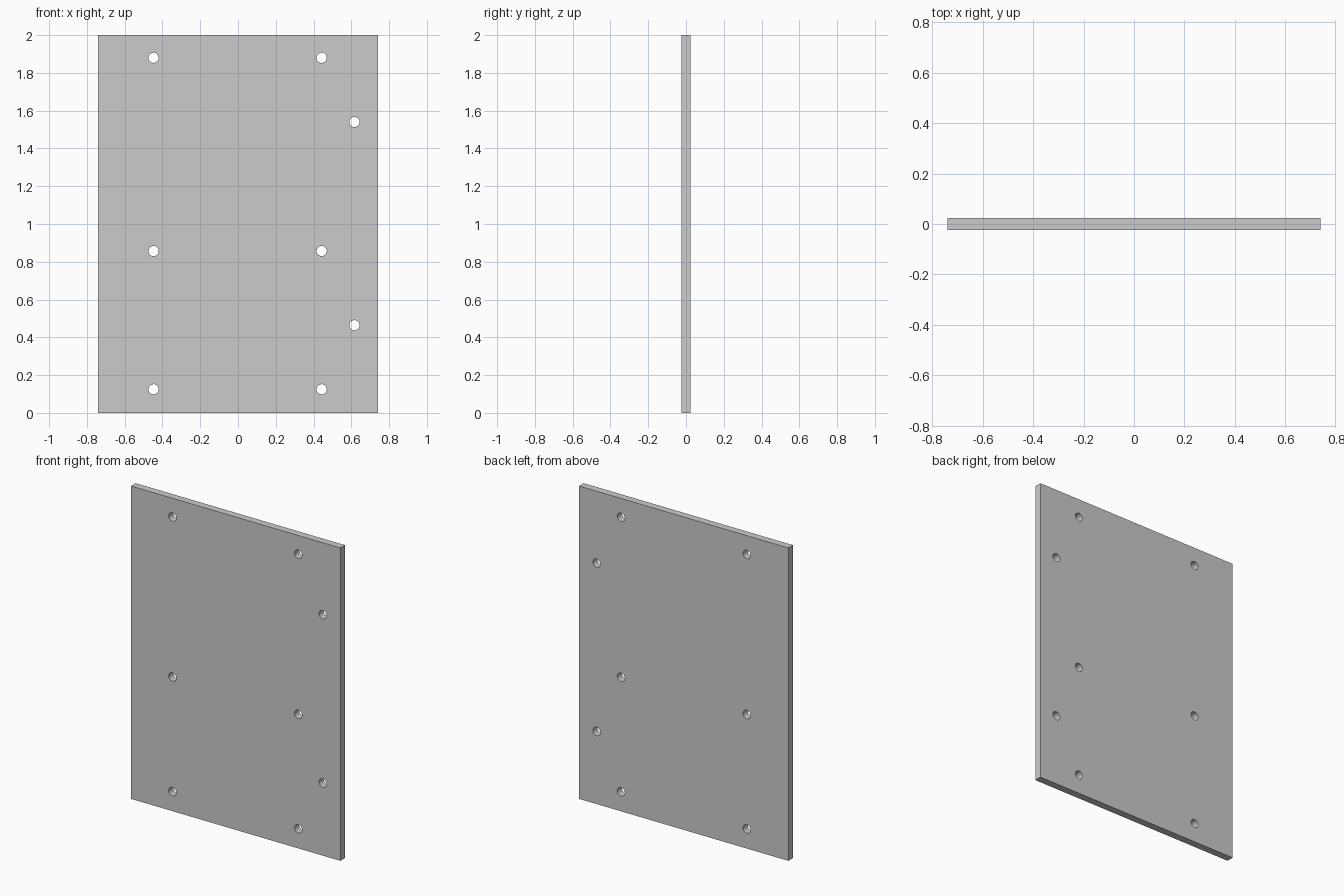
import bpy
import bmesh
from math import pi
from mathutils import Matrix, Vector

WIDTH, THICKNESS, HEIGHT = 1.48, 0.047, 2.0
HOLE_RADIUS = 0.027

default_cube = bpy.data.objects.get("Cube")
if default_cube:
    bpy.data.objects.remove(default_cube, do_unlink=True)


def add_object(name, bm):
    mesh = bpy.data.meshes.new(name)
    bm.to_mesh(mesh)
    bm.free()
    obj = bpy.data.objects.new(name, mesh)
    bpy.context.collection.objects.link(obj)
    return obj


# Flat rectangular board standing upright
bm = bmesh.new()
bmesh.ops.create_cube(bm, size=1)
bmesh.ops.scale(bm, vec=(WIDTH, THICKNESS, HEIGHT), verts=bm.verts)
bmesh.ops.translate(bm, vec=(0, 0, HEIGHT / 2), verts=bm.verts)
board = add_object("board", bm)

# Hole layout: two columns of three, plus a pair near the left edge
holes = [(x, z) for x in (-0.447, 0.443) for z in (0.125, 0.857, 1.88)]
holes += [(0.616, z) for z in (0.464, 1.54)]

# Drill cutters running through the board
bm = bmesh.new()
for x, z in holes:
    placement = Matrix.Translation(Vector((x, 0, z))) @ Matrix.Rotation(pi / 2, 4, 'X')
    bmesh.ops.create_cone(bm, cap_ends=True, segments=32, radius1=HOLE_RADIUS,
                          radius2=HOLE_RADIUS, depth=THICKNESS * 3, matrix=placement)
cutter = add_object("hole_cutter", bm)
cutter.hide_render = True

# Cut the holes and discard the cutter
drill = board.modifiers.new("screw_holes", 'BOOLEAN')
drill.operation = 'DIFFERENCE'
drill.solver = 'EXACT'
drill.object = cutter
bpy.ops.object.select_all(action='DESELECT')
board.select_set(True)
bpy.context.view_layer.objects.active = board
bpy.ops.object.modifier_apply(modifier=drill.name)
bpy.data.objects.remove(cutter, do_unlink=True)

# Smooth hole walls, crisp board edges
bpy.ops.object.shade_smooth_by_angle(angle=pi / 6)
